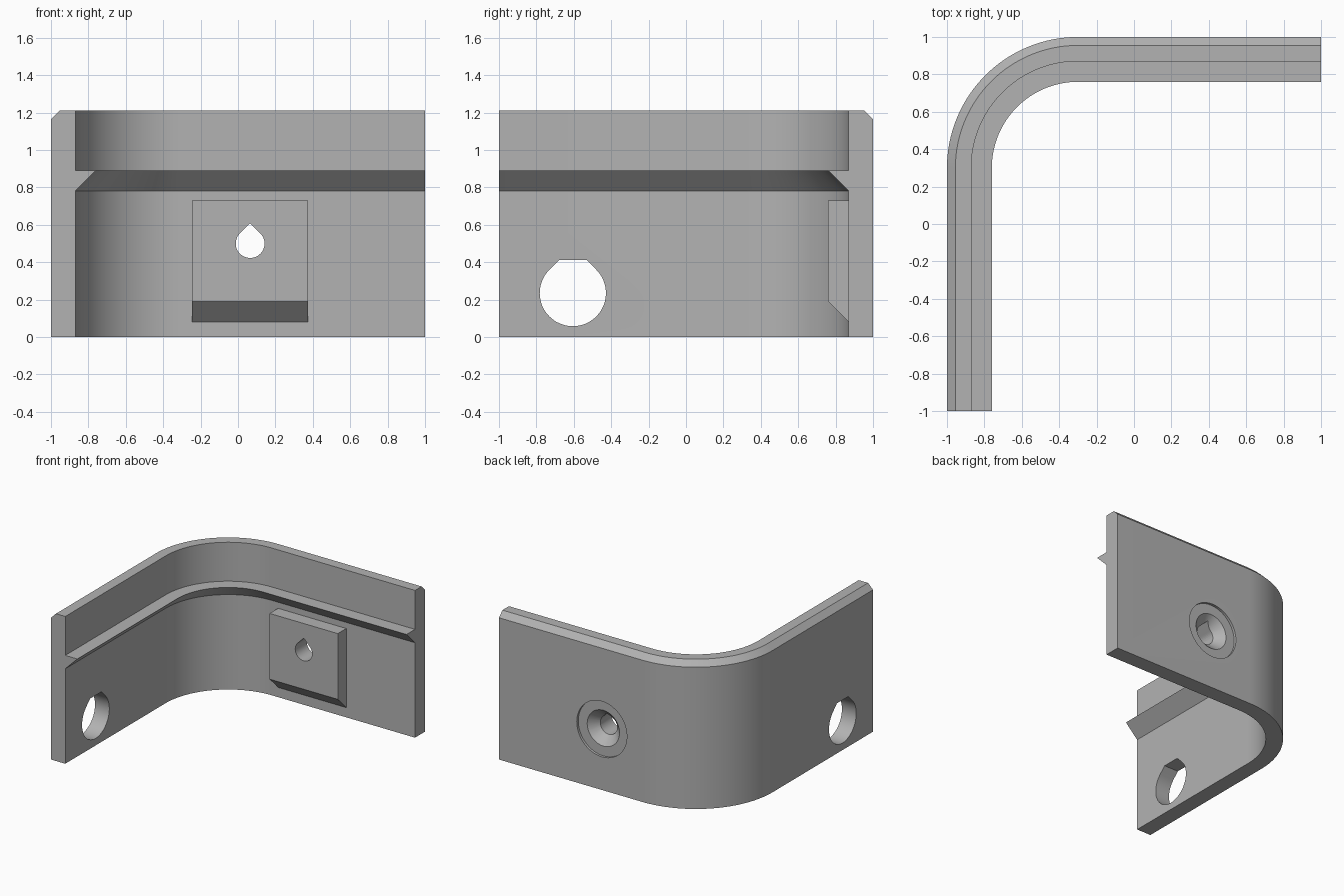
import bpy, bmesh
from math import pi, cos, sin, sqrt
from mathutils import Vector

if "Cube" in bpy.data.objects:
    bpy.data.objects.remove(bpy.data.objects["Cube"])

grey = bpy.data.materials.new("plain grey")
grey.use_nodes = True
COLOUR = (0.45, 0.45, 0.45, 1)
grey.diffuse_color = COLOUR
grey.node_tree.nodes["Principled BSDF"].inputs["Base Color"].default_value = COLOUR


def loft(name, rings):
    """Skin a row of matching closed rings and cap both ends."""
    bm = bmesh.new()
    rows = [[bm.verts.new(p) for p in ring] for ring in rings]
    n = len(rows[0])
    for a, b in zip(rows, rows[1:]):
        for i in range(n):
            j = (i + 1) % n
            bm.faces.new((a[i], a[j], b[j], b[i]))
    bm.faces.new(rows[0])
    bm.faces.new(rows[-1])
    bmesh.ops.recalc_face_normals(bm, faces=bm.faces)
    mesh = bpy.data.meshes.new(name)
    bm.to_mesh(mesh)
    bm.free()
    mesh.materials.append(grey)
    obj = bpy.data.objects.new(name, mesh)
    bpy.context.collection.objects.link(obj)
    return obj


def combine(target, tool, operation):
    """Apply a boolean and discard the tool."""
    mod = target.modifiers.new("boolean", "BOOLEAN")
    mod.object, mod.operation, mod.solver = tool, operation, "EXACT"
    bpy.ops.object.select_all(action="DESELECT")
    bpy.context.view_layer.objects.active = target
    target.select_set(True)
    bpy.ops.object.modifier_apply(modifier=mod.name)
    bpy.data.objects.remove(tool)


def circle(r, n=48):
    return [(r * cos(2 * pi * i / n), r * sin(2 * pi * i / n)) for i in range(n)]


def teardrop(r, flat_top=False, n=36):
    """Circle with a 45 degree roof, pointed or cut flat."""
    arc = [3 * pi / 4 + 1.5 * pi * i / n for i in range(n + 1)]
    pts = [(r * cos(a), r * sin(a)) for a in arc]
    w = r * (sqrt(2) - 1)
    return pts + ([(w, r), (-w, r)] if flat_top else [(0, r * sqrt(2))])


# Curved wall: one section with a top chamfer and a ledge, swept around the corner
RADIUS, STEPS = 0.7, 32
corner = Vector((RADIUS - 1, 1 - RADIUS, 0))
section = [(0, 0), (0, 1.165), (0.045, 1.21), (0.13, 1.21),
           (0.13, 0.89), (0.24, 0.89), (0.13, 0.78), (0.13, 0)]
path = [(Vector((1, 1, 0)), Vector((0, 1, 0)))]
for k in range(STEPS + 1):
    a = pi / 2 * (1 + k / STEPS)
    out = Vector((cos(a), sin(a), 0))
    path.append((corner + out * RADIUS, out))
path.append((Vector((-1, -1, 0)), Vector((-1, 0, 0))))
wall = loft("corner_wall", [[p - out * d + Vector((0, 0, z)) for d, z in section]
                            for p, out in path])

# Mounting block with a sloped underside
block = [(0.9, 0.73), (0.76, 0.73), (0.76, 0.19), (0.87, 0.08), (0.9, 0.08)]
combine(wall, loft("mounting_block", [[(x, y, z) for y, z in block]
                                      for x in (-0.245, 0.375)]), "UNION")

# Screw hole through the block, with a countersink and a shallow recess behind
HX, HZ = 0.065, 0.5


def y_cutter(name, *rings):
    return loft(name, [[(HX + u, y, HZ + v) for u, v in ring] for ring, y in rings])


combine(wall, y_cutter("screw_hole", (teardrop(0.077), 0.6), (teardrop(0.077), 1.1)), "DIFFERENCE")
combine(wall, y_cutter("countersink", (circle(0.075), 0.908), (circle(0.147), 0.98),
                       (circle(0.147), 1.1)), "DIFFERENCE")
combine(wall, y_cutter("washer_recess", (circle(0.228), 0.98), (circle(0.228), 1.1)), "DIFFERENCE")

# Large flat-topped opening in the side wall
opening = teardrop(0.177, flat_top=True)
combine(wall, loft("side_opening", [[(x, -0.605 + u, 0.235 + v) for u, v in opening]
                                    for x in (-1.2, -0.7)]), "DIFFERENCE")

bpy.ops.object.shade_smooth_by_angle(angle=pi / 6)
